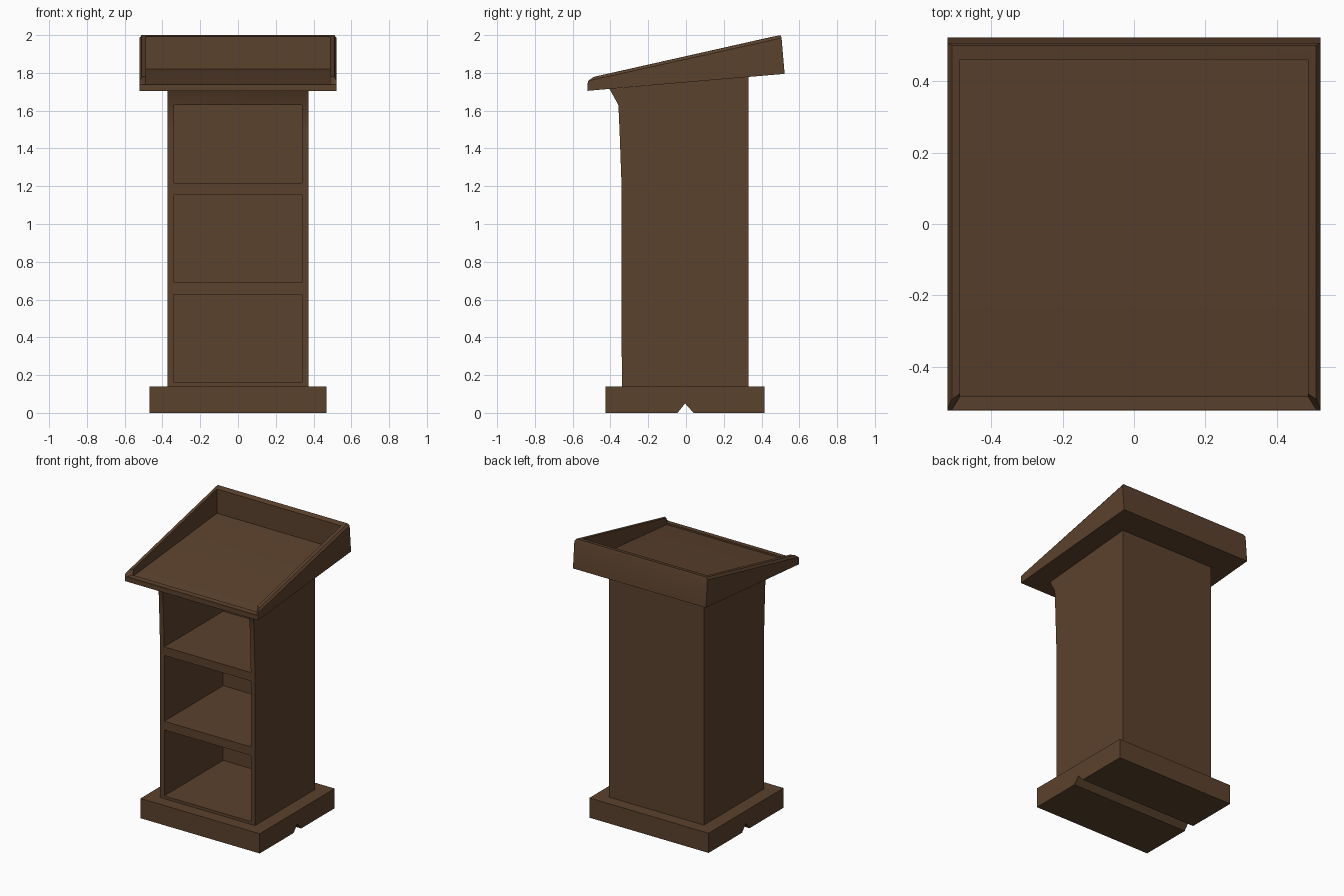
import bpy, bmesh
from math import radians

if "Cube" in bpy.data.objects:
    bpy.data.objects.remove(bpy.data.objects["Cube"])

wood = bpy.data.materials.new("dark_wood")
wood.diffuse_color = (0.105, 0.054, 0.027, 1)
wood.use_nodes = True
wood.node_tree.nodes["Principled BSDF"].inputs["Base Color"].default_value = wood.diffuse_color


def finish(name, bm):
    bmesh.ops.recalc_face_normals(bm, faces=bm.faces)
    me = bpy.data.meshes.new(name)
    bm.to_mesh(me)
    bm.free()
    ob = bpy.data.objects.new(name, me)
    bpy.context.collection.objects.link(ob)
    me.materials.append(wood)
    return ob


def extrude_x(name, profile, half):
    """Extrude a closed (y, z) profile from -half to half along x."""
    bm = bmesh.new()
    a = [bm.verts.new((-half, y, z)) for y, z in profile]
    b = [bm.verts.new((half, y, z)) for y, z in profile]
    bm.faces.new(a)
    bm.faces.new(b[::-1])
    for i in range(len(a)):
        j = (i + 1) % len(a)
        bm.faces.new((a[i], b[i], b[j], a[j]))
    return finish(name, bm)


# plinth with a V groove running underneath
extrude_x("plinth", [(-.425, 0), (-.045, 0), (-.005, .05), (.04, 0),
                     (.415, 0), (.415, .14), (-.425, .14)], .468)

# cabinet, flaring forward at the top
cabinet = extrude_x("cabinet", [(-.34, .14), (.332, .14), (.332, 1.779), (-.405, 1.715),
                                (-.358, 1.63), (-.352, 1.5), (-.341, 1.2)], .373)

# three open compartments in the front
for z0, z1 in ((.16, .628), (.69, 1.157), (1.218, 1.63)):
    cutter = extrude_x("compartment_cutter", [(-.6, z0), (.32, z0), (.32, z1), (-.6, z1)], .34)
    cutter.hide_render = True
    mod = cabinet.modifiers.new("compartment", 'BOOLEAN')
    mod.operation = 'DIFFERENCE'
    mod.solver = 'EXACT'
    mod.object = cutter
    bpy.context.view_layer.objects.active = cabinet
    bpy.ops.object.modifier_apply(modifier=mod.name)
    bpy.data.objects.remove(cutter)

# sloped reading tray: left half of each ring is front corner, side near front, back corner
rings = [
    [(.522, -.522, 1.705), (.522, -.50, 1.707), (.522, .522, 1.795)],   # underside
    [(.522, -.522, 1.738), (.522, -.518, 1.758), (.522, .506, 1.985)],  # outer wall
    [(.510, -.520, 1.740), (.510, -.490, 1.778), (.510, .500, 2.0)],    # rounded rim
    [(.487, -.483, 1.742), (.487, -.475, 1.782), (.487, .460, 1.992)],  # inner rim
    [(.487, -.483, 1.731), (.487, -.475, 1.733), (.487, .460, 1.82)],   # tray floor
]
bm = bmesh.new()
loops = []
for r in rings:
    pts = [(-x, y, z) for x, y, z in r] + r[::-1]
    loops.append([bm.verts.new(p) for p in pts])
for lo, hi in zip(loops, loops[1:]):
    for i in range(6):
        j = (i + 1) % 6
        bm.faces.new((lo[i], lo[j], hi[j], hi[i]))
for loop in (loops[0], loops[-1]):
    for a, b in ((0, 1), (1, 2)):
        bm.faces.new((loop[a], loop[b], loop[5 - b], loop[5 - a]))
tray = finish("reading_tray", bm)

# soften the rim and the flare, keep the corners sharp
for ob in (tray, cabinet):
    bpy.ops.object.select_all(action='DESELECT')
    ob.select_set(True)
    bpy.context.view_layer.objects.active = ob
    bpy.ops.object.shade_smooth_by_angle(angle=radians(35))
